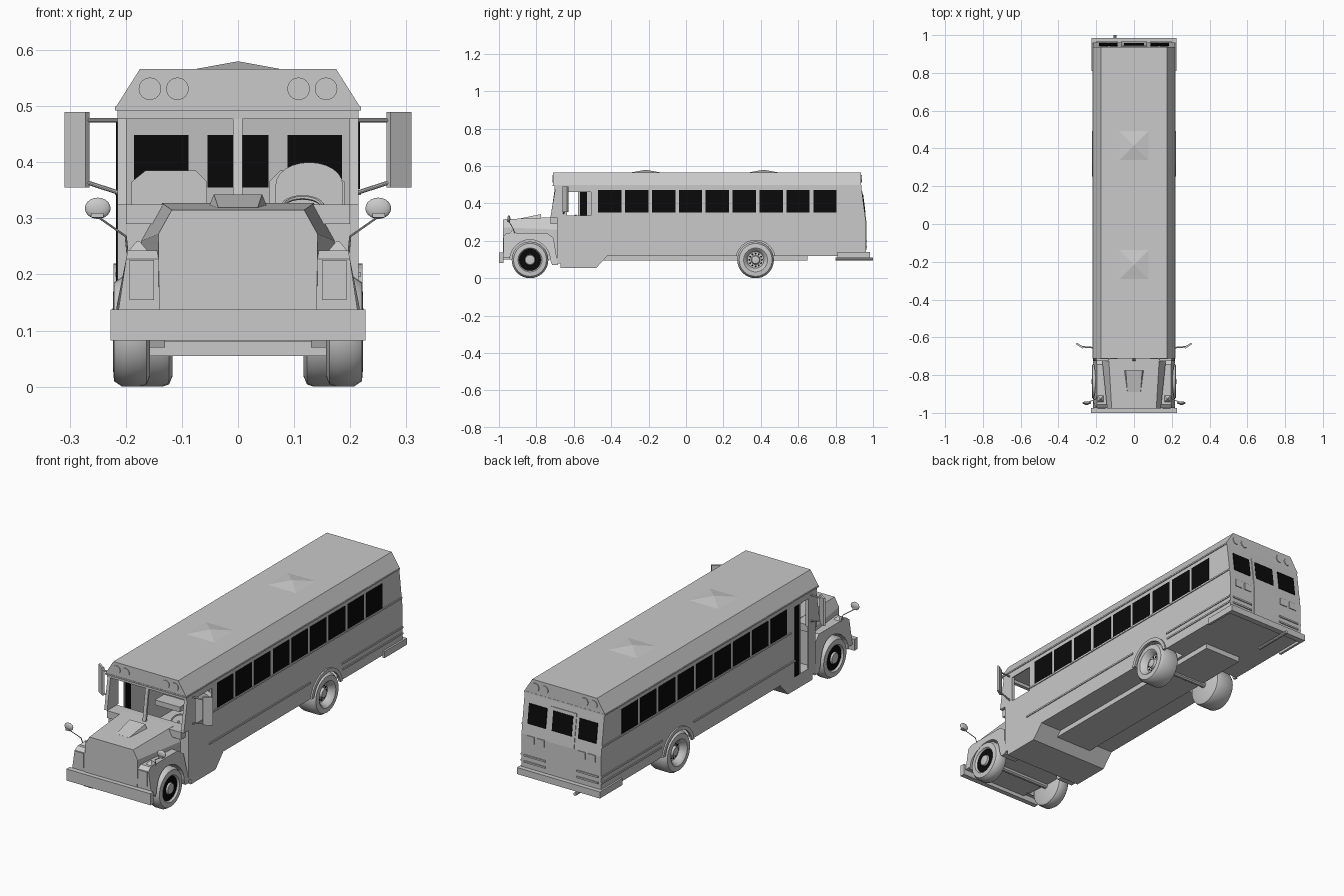
import bpy, bmesh, math
from mathutils import Vector

if "Cube" in bpy.data.objects:
    bpy.data.objects.remove(bpy.data.objects["Cube"])


def material(name, value):
    mat = bpy.data.materials.new(name)
    mat.use_nodes = True
    colour = (value, value, value, 1)
    mat.diffuse_color = colour
    mat.node_tree.nodes["Principled BSDF"].inputs["Base Color"].default_value = colour
    return mat


grey = material("body grey", 0.588)
black = material("window black", 0.003)


def finish(name, bm, mats, smooth=False):
    bmesh.ops.recalc_face_normals(bm, faces=bm.faces)
    mesh = bpy.data.meshes.new(name)
    bm.to_mesh(mesh)
    bm.free()
    for mat in mats:
        mesh.materials.append(mat)
    if smooth:
        mesh.shade_smooth()
        mesh.set_sharp_from_angle(angle=math.radians(35))
    obj = bpy.data.objects.new(name, mesh)
    bpy.context.collection.objects.link(obj)
    return obj


def loft(name, rings, mat=grey, smooth=False):
    """Closed solid through rings of equal length."""
    bm = bmesh.new()
    loops = [[bm.verts.new(p) for p in ring] for ring in rings]
    bm.faces.new(loops[0])
    bm.faces.new(loops[-1])
    for low, high in zip(loops, loops[1:]):
        for i in range(len(low)):
            j = (i + 1) % len(low)
            bm.faces.new((low[i], low[j], high[j], high[i]))
    return finish(name, bm, [mat], smooth)


def prism(name, axis, pts, a, b, mat=grey):
    """Extrude a flat profile along one axis from a to b."""
    place = {"x": lambda p, t: (t, p[0], p[1]),
             "y": lambda p, t: (p[0], t, p[1]),
             "z": lambda p, t: (p[0], p[1], t)}[axis]
    return loft(name, [[place(p, t) for p in pts] for t in (a, b)], mat)


def box(name, x, y, z, mat=grey):
    return prism(name, "z", [(x[0], y[0]), (x[1], y[0]), (x[1], y[1]), (x[0], y[1])], *z, mat)


def rod(name, a, b, radius, mat=grey, sides=10):
    a, b = Vector(a), Vector(b)
    turn = (b - a).to_track_quat("Z", "Y")
    ring = [turn @ Vector((radius * math.cos(math.tau * i / sides),
                           radius * math.sin(math.tau * i / sides), 0)) for i in range(sides)]
    return loft(name, [[a + p for p in ring], [b + p for p in ring]], mat, True)


def wheel(name, s, y, profile, dark=()):
    """Revolve (radius, x) profile about the axle; dark lists black bands."""
    bm, n = bmesh.new(), 32
    loops = [[bm.verts.new((s * x, y + r * math.cos(math.tau * i / n),
                            hub_z + r * math.sin(math.tau * i / n))) for i in range(n)]
             for r, x in profile]
    bm.faces.new(loops[0])
    bm.faces.new(loops[-1])
    for k, (low, high) in enumerate(zip(loops, loops[1:])):
        for i in range(n):
            j = (i + 1) % n
            bm.faces.new((low[i], low[j], high[j], high[i])).material_index = int(k in dark)
    finish(name, bm, [grey, black], True)


def arc(y, radius, start, end, steps=14):
    angles = [math.radians(start + (end - start) * i / steps) for i in range(steps + 1)]
    return [(y + radius * math.cos(t), hub_z + radius * math.sin(t)) for t in angles]


def rear_y(z):
    return 0.962 - 0.13 * max(0, z - 0.3)


def rear_plate(name, x0, x1, z0, z1, back, out, mat=grey):
    levels = [z0] + ([0.3] if z0 < 0.3 < z1 else []) + [z1]
    pts = [(rear_y(z) + out, z) for z in levels] + [(rear_y(z) - back, z) for z in reversed(levels)]
    prism(name, "x", pts, x0, x1, mat)


hub_z, front_y, back_y = 0.098, -0.834, 0.372
wall, inner = 0.215, 0.21
sides = ((-1, "right"), (1, "left"))

# Roof, gutter and roof hatches
prism("roof", "y", [(-0.218, 0.498), (-0.175, 0.566), (0.175, 0.566), (0.218, 0.498)], -0.711, 0.936)
box("gutter", (-0.219, 0.219), (-0.713, 0.937), (0.492, 0.499))
for y in (-0.215, 0.415):
    bm = bmesh.new()
    base = [bm.verts.new((x, y + d, 0.566)) for x, d in ((-0.077, -0.077), (0.077, -0.077), (0.077, 0.077), (-0.077, 0.077))]
    peak = bm.verts.new((0, y, 0.58))
    for i in range(4):
        bm.faces.new((base[i], base[(i + 1) % 4], peak))
    finish("roof_hatch", bm, [grey])

# Marker lamps on both roof ends
for x in (-0.157, -0.108, 0.108, 0.157):
    rod("front_marker", (x, -0.709, 0.531), (x, -0.714, 0.531), 0.02, sides=24)
    rod("rear_marker", (x, 0.934, 0.531), (x, 0.94, 0.531), 0.02, sides=24)

# Side walls with wheel arches, windows, rails
arch = arc(back_y, 0.105, 168, 12)
for s, side in sides:
    start = -0.67 if s > 0 else -0.53
    lower = [(start, 0.335), (start, 0.055), (-0.48, 0.055), (-0.42, 0.12)]
    lower += arch + [(0.962, 0.12), (0.962, 0.3), (rear_y(0.335), 0.335)]
    prism(side + "_lower_wall", "x", lower, s * inner, s * wall)
    start = -0.508 if s > 0 else -0.53
    upper = [(start, 0.335), (rear_y(0.335), 0.335), (0.936, 0.5), (start, 0.5)]
    prism(side + "_upper_wall", "x", upper, s * inner, s * wall)
    span = (s * inner, s * wall)
    box(side + "_opening_header", span, (-0.65, start), (0.462, 0.5))
    pillar = [(-0.725, 0.325), (-0.636, 0.325), (-0.636, 0.5), (-0.695, 0.5)]
    prism(side + "_front_pillar", "x", pillar, s * 0.199, s * wall)
    for i in range(9):
        y = -0.47 + 0.1438 * i
        box(side + "_window", (s * 0.208, s * 0.217), (y, y + 0.125), (0.352, 0.473), black)
    for z, y0, y1 in ((0.2, -0.53, 0.25), (0.2, 0.494, 0.962), (0.17, 0.5, 0.962), (0.346, -0.5, 0.956)):
        box(side + "_rub_rail", (s * wall, s * 0.219), (y0, y1), (z - 0.004, z + 0.004))
    flare = arc(back_y, 0.122, 10, 170) + arc(back_y, 0.105, 168, 12)
    prism(side + "_arch_flare", "x", flare, s * wall, s * 0.222)
    box(side + "_wheel_well", (s * 0.113, s * inner), (0.25, 0.494), (0.206, 0.212))
    box(side + "_wheel_well_wall", (s * 0.11, s * 0.114), (0.25, 0.494), (0.12, 0.212))

# Folding entry door, front leaf open
door_x = (-wall, -inner)
box("door_glass", (-0.217, -0.208), (-0.567, -0.53), (0.12, 0.462), black)
box("door_post", door_x, (-0.577, -0.567), (0.1, 0.462))
box("door_front_panel", door_x, (-0.67, -0.637), (0.055, 0.335))
box("door_sill", door_x, (-0.637, -0.53), (0.055, 0.12))

# Rear wall, emergency door, windows and lamps
rear_plate("rear_wall", -wall, wall, 0.12, 0.5, 0.005, 0)
rear_plate("rear_door", -0.07, 0.07, 0.15, 0.465, 0.006, 0.003)
for x0, x1 in ((-0.185, -0.088), (-0.054, 0.054), (0.088, 0.185)):
    rear_plate("rear_window", x0, x1, 0.355, 0.449, 0.0065, 0.0045, black)
for s, side in sides:
    a, b = sorted((s * 0.085, s * 0.2))
    for z in (0.165, 0.195):
        rear_plate(side + "_rear_rail", a, b, z, z + 0.008, 0, 0.005)
    for x in (0.11, 0.165):
        rear_plate(side + "_tail_lamp", s * x - 0.02, s * x + 0.02, 0.265, 0.3, 0, 0.004)
    box(side + "_bumper_end", (s * 0.212, s * 0.224), (0.81, 0.984), (0.108, 0.14))
box("rear_bumper", (-0.224, 0.224), (0.955, 0.984), (0.108, 0.14))
rod("exhaust_pipe", (-0.1, 0.8, 0.102), (-0.1, 1, 0.102), 0.008)

# Floor, step well and chassis
box("front_floor", (-inner, inner), (-0.43, 0.25), (0.12, 0.126))
box("axle_floor", (-0.113, 0.113), (0.25, 0.494), (0.12, 0.126))
box("rear_floor", (-inner, inner), (0.494, 0.96), (0.12, 0.126))
prism("step_well", "x", [(-0.67, 0.055), (-0.48, 0.055), (-0.42, 0.12), (-0.67, 0.12)], -inner, inner)
box("chassis", (-0.1, 0.1), (-0.45, 0.65), (0.095, 0.121))
for y in (front_y, back_y):
    rod("axle", (-0.16, y, hub_z), (0.16, y, hub_z), 0.015)

# Windshield frame and cowl
box("cowl", (-wall, wall), (-0.69, -0.665), (0.08, 0.325))
box("dashboard", (-0.2, 0.2), (-0.725, -0.65), (0.29, 0.325))
box("windshield_header", (-wall, wall), (-0.703, -0.685), (0.477, 0.5))
post = [(-0.725, 0.32), (-0.715, 0.32), (-0.69, 0.49), (-0.7, 0.49)]
prism("windshield_post", "x", post, -0.009, 0.008)

# Hood and its raised centre
def hood_ring(y, low, mid, top, shoulder, height):
    half = [(low, 0.1), (mid, shoulder), (top, height)]
    return [(x, y, z) for x, z in half] + [(-x, y, z) for x, z in reversed(half)]


loft("hood", [hood_ring(-0.978, 0.14, 0.142, 0.118, 0.272, 0.315),
              hood_ring(-0.69, 0.172, 0.172, 0.135, 0.26, 0.327)])
loft("hood_scoop", [[(-b, y, 0.305), (-t, y, z), (t, y, z), (b, y, 0.305)]
                    for y, b, t, z in ((-0.89, 0.04, 0.035, 0.319), (-0.775, 0.058, 0.043, 0.343))])
box("front_bumper", (-0.227, 0.227), (-1, -0.975), (0.082, 0.138))

# Front fenders with lamps and mirrors
outline = [(-0.975, 0.11), (-0.975, 0.228), (-0.955, 0.243), (-0.745, 0.243), (-0.708, 0.215), (-0.685, 0.07), (-0.715, 0.07)]
outline += arc(front_y, 0.108, 0, 180) + [(-0.945, 0.11)]
for s, side in sides:
    loft(side + "_fender", [[(s * 0.13, y, z) for y, z in outline],
                            [(s * (0.217 - 0.2 * max(0, z - 0.14)), y, z) for y, z in outline]])
    box(side + "_headlamp_panel", (s * 0.15, s * 0.193), (-0.979, -0.974), (0.155, 0.226))
    loft(side + "_turn_lamp", [[(s * 0.178 + dx * w, -0.925 + dy * w, z)
                                for dx, dy in ((-1, -1), (1, -1), (1, 1), (-1, 1))]
                               for w, z in ((0.017, 0.242), (0.002, 0.26))])
    plate = [(0.309, -0.635), (0.272, -0.66), (0.265, -0.652), (0.302, -0.628)]
    prism(side + "_wing_mirror", "z", [(s * x, y) for x, y in plate], 0.355, 0.49)
    rod(side + "_mirror_arm", (s * 0.21, -0.655, 0.475), (s * 0.275, -0.65, 0.475), 0.004)
    rod(side + "_mirror_arm", (s * 0.21, -0.655, 0.345), (s * 0.275, -0.65, 0.366), 0.004)
    bm = bmesh.new()
    bmesh.ops.create_uvsphere(bm, u_segments=20, v_segments=10, radius=1)
    bmesh.ops.scale(bm, vec=(0.023, 0.008, 0.019), verts=bm.verts)
    bmesh.ops.translate(bm, vec=(s * 0.25, -0.947, 0.318), verts=bm.verts)
    finish(side + "_round_mirror", bm, [grey], True)
    box(side + "_mirror_bracket", (s * 0.24, s * 0.262), (-0.958, -0.94), (0.302, 0.31))
    rod(side + "_mirror_stalk", (s * 0.25, -0.947, 0.303), (s * 0.2, -0.925, 0.268), 0.002, sides=6)
    rod(side + "_mirror_foot", (s * 0.2, -0.925, 0.268), (s * 0.197, -0.915, 0.238), 0.002, sides=6)

# Wheels: black front discs, dished rear hubs
tyre = [(0.088, 0.221), (0.064, 0.223)]
for s, side in sides:
    wheel(side + "_front_wheel", s, front_y,
          [(0.08, 0.157), (0.094, 0.163), (0.098, 0.175), (0.098, 0.206)] + tyre +
          [(0.058, 0.214), (0.028, 0.214), (0.025, 0.222), (0.01, 0.224)], (6,))
    wheel(side + "_rear_wheel", s, back_y,
          [(0.08, 0.117), (0.094, 0.123), (0.098, 0.135), (0.098, 0.206)] + tyre +
          [(0.056, 0.218), (0.044, 0.192), (0.025, 0.192), (0.02, 0.206), (0.008, 0.208)])
    for y, z in arc(back_y, 0.034, 0, 330, 11):
        rod(side + "_hub_hole", (s * 0.19, y, z), (s * 0.194, y, z), 0.005, black, 8)

# Interior: benches, driver seat and steering wheel
back = [(0.055, 0.2), (0.055, 0.365), (0.075, 0.385), (0.165, 0.385), (0.19, 0.365), (0.19, 0.2)]
for s, side in sides:
    for i in range(8):
        y = -0.3 + 0.144 * i
        prism(side + "_bench_back", "y", [(s * x, z) for x, z in back], y, y + 0.025)
        box(side + "_bench_seat", (s * 0.055, s * 0.19), (y - 0.07, y), (0.22, 0.245))
top = [(0.127 + 0.06 * math.cos(math.pi * i / 12), 0.36 + 0.04 * math.sin(math.pi * i / 12)) for i in range(13)]
prism("driver_seat_back", "y", top + [(0.067, 0.2), (0.187, 0.2)], -0.46, -0.43)
box("driver_seat", (0.067, 0.187), (-0.55, -0.43), (0.2, 0.235))
box("driver_seat_base", (0.09, 0.165), (-0.53, -0.45), (0.12, 0.2))
bpy.ops.mesh.primitive_torus_add(location=(0.115, -0.62, 0.32), rotation=(0.5, 0, 0), major_radius=0.036,
                                 minor_radius=0.004, major_segments=24, minor_segments=6)
bpy.context.object.name = "steering_wheel"
bpy.context.object.data.materials.append(grey)
rod("steering_column", (0.115, -0.62, 0.32), (0.115, -0.66, 0.26), 0.005)
